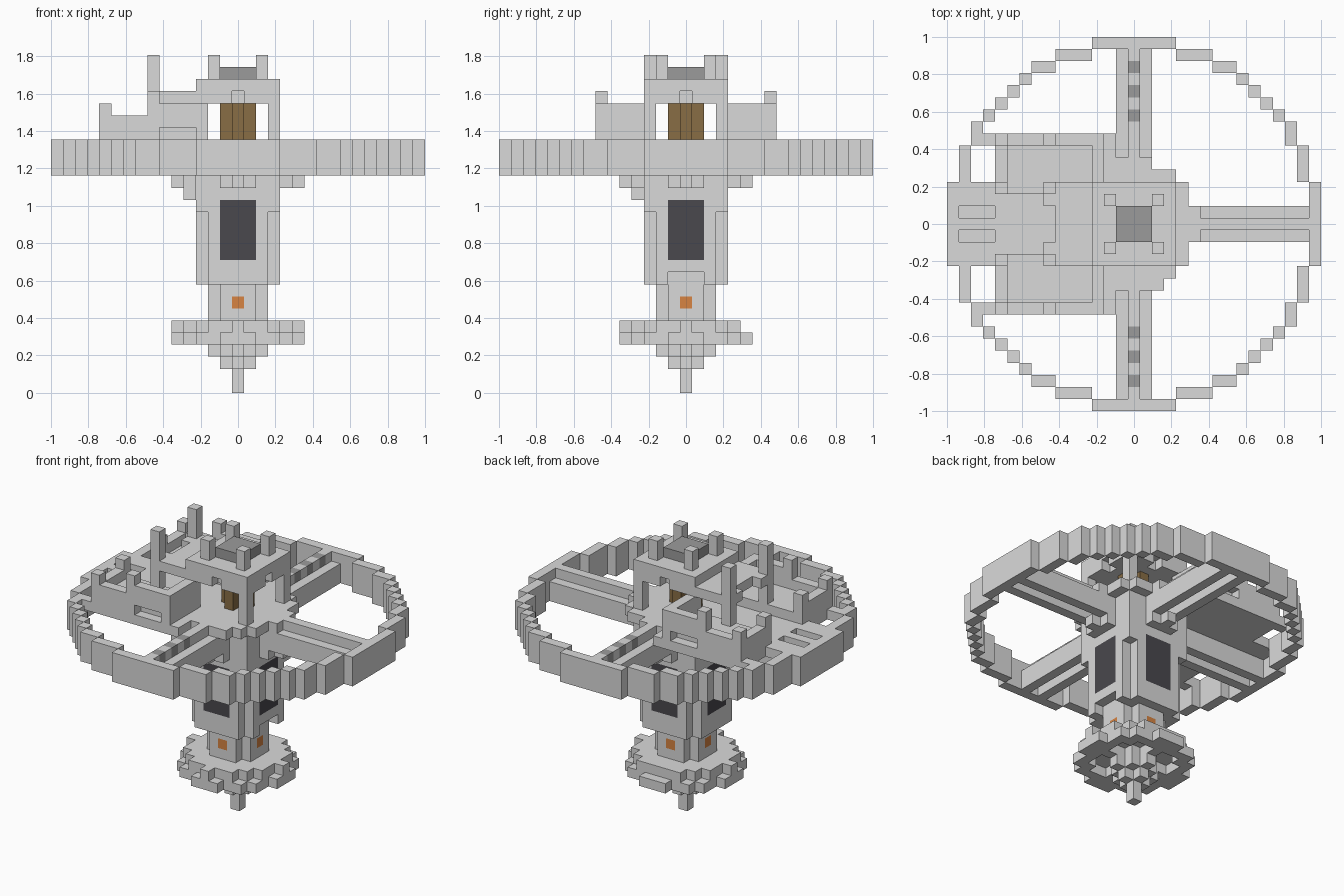
import bpy, bmesh, math
from mathutils import Vector

cube = bpy.data.objects.get("Cube")
if cube:
    bpy.data.objects.remove(cube, do_unlink=True)

U = 2 / 31  # size of one block


def material(name, rgb):
    m = bpy.data.materials.new(name)
    m.use_nodes = True
    m.diffuse_color = (*rgb, 1)
    m.node_tree.nodes["Principled BSDF"].inputs["Base Color"].default_value = (*rgb, 1)
    return m


MATS = {
    "stone": material("light grey stone", (0.70, 0.70, 0.70)),
    "dark": material("dark grey stone", (0.33, 0.33, 0.33)),
    "glass": material("dark window", (0.068, 0.065, 0.075)),
    "bronze": material("bronze", (0.25, 0.155, 0.06)),
    "lamp": material("orange lamp", (0.68, 0.23, 0.055)),
}
cells = {}  # block position -> (part, material)


def fill(part, xs, ys, zs, mat="stone", keep=lambda x, y, z: True):
    """Fill an inclusive block range; a single number means one layer."""
    rng = [range(r, r + 1) if isinstance(r, int) else range(r[0], r[1] + 1) for r in (xs, ys, zs)]
    for x in rng[0]:
        for y in rng[1]:
            for z in rng[2]:
                if keep(x, y, z):
                    cells[x, y, z] = (part, mat)


def carve(xs, ys, zs):
    for x in xs:
        for y in ys:
            for z in zs:
                cells.pop((x, y, z), None)


def no_corners(n):
    return lambda x, y, z: not (abs(x) == n and abs(y) == n)


SIDES = ((1, 0), (-1, 0), (0, 1), (0, -1))

# Bottom spike and stepped keel
fill("spike", 0, 0, (0, 2))
fill("keel", (-1, 1), (-1, 1), 2, keep=no_corners(1))
fill("keel", (-2, 2), (-2, 2), 3, keep=lambda x, y, z: abs(x) + abs(y) < 3)

# Lower disc: top layer with axis tabs, wider ribbed rim underneath
fill("lower_disc", (-5, 5), (-5, 4), 5,
     keep=lambda x, y, z: math.hypot(x, y) < 4.6 or x * y == 0)
fill("lower_disc", (-5, 5), (-5, 5), 4,
     keep=lambda x, y, z: 3.9 < math.hypot(x, y) < 5.2 or x * y == 0 or math.hypot(x, y) < 1.5)

# Neck and tower shaft with notched corners
fill("neck", (-2, 2), (-2, 2), (6, 8), keep=no_corners(2))
fill("tower", (-3, 3), (-3, 3), (9, 19),
     keep=lambda x, y, z: z > 14 or not (abs(x) == 3 and abs(y) == 3))
carve([3], range(-1, 2), [9])

# Lamps and windows on all four sides
for dx, dy in SIDES:
    fill("lamps", 2 * dx, 2 * dy, 7, "lamp")
    for t in (-1, 0, 1):
        fill("windows", 3 * dx + t * dy, 3 * dy + t * dx, (11, 15), "glass")

# Brackets under the spokes and one corner block
for dx, dy in SIDES:
    fill("brackets", 5 * dx, 5 * dy, 17)
    for t in (-1, 0, 1):
        fill("brackets", 4 * dx + t * dy, 4 * dy + t * dx, 17)
fill("brackets", -4, -4, (16, 19))

# Great ring
fill("ring", (-15, 15), (-15, 15), (18, 20), keep=lambda x, y, z: round(math.hypot(x, y)) == 15)

# Thin hub deck with stepped edges
fill("hub", (-4, 4), (-3, 3), 20)
fill("hub", (-3, 3), (-4, 4), 20)
fill("hub", (-3, 1), 5, 20)
fill("hub", (-3, 2), -5, 20)
fill("hub", 5, (-1, 1), 20)

# Terrace deck beside the hub, with two slots beside its spoke
fill("terrace", (-14, -4), (-3, 3), 20)
fill("terrace", (-11, -2), (-6, 6), 20)
for s in (1, -1):
    fill("terrace", (-12, -2), 7 * s, 20)
    carve(range(-14, -11), [s], [20])

# Spokes: raised ridge between low beams, dark bands front and back
for dx, dy in SIDES:
    for d in range(4, 15):
        band = "dark" if dy and d in (9, 11, 13) else "stone"
        fill("spokes", d * dx, d * dy, (19, 20), band)
        for t in (-1, 1):
            fill("spokes", d * dx + t * dy, d * dy + t * dx, (18, 19))

# Mirrored wings: low rims, raised floors, tall inner walls with an opening
for s in (1, -1):
    fill("wings", (-11, -7), 7 * s, (21, 22))
    fill("wings", (-6, -3), 7 * s, (21, 23))
    carve(range(-6, -3), [7 * s], [21])
    for y in (3, 4, 5, 6):
        fill("wings", -11, y * s, (21, 22))
        fill("wings", (-10, -4), y * s, 21)
    for y in (4, 5, 6):
        fill("wings", -3, y * s, (21, 23))
    for y in (3, 7):
        fill("battlements", -11, y * s, 23)
    fill("battlements", -7, 7 * s, (23, 24))
    fill("tall_posts", -7, 3 * s, (21, 27))
    fill("canopy", -7, 2 * s, 24)
fill("canopy", (-6, -4), (-3, 3), 24)

# Pavilion: corner pillars, notched roof, crown posts
for x in (-1, 1):
    for y in (-1, 1):
        fill("pavilion_pillars", 3 * x, 3 * y, (21, 23))
        fill("crown_posts", 2 * x, 2 * y, (26, 27))
fill("pavilion_roof", (-3, 3), (-3, 3), (24, 25))
for dx, dy in SIDES:
    carve([3 * dx], [3 * dy], [24])
fill("roof_cap", (-1, 1), (-1, 1), 26, "dark")
fill("bell", (-1, 1), (-1, 1), (21, 23), "bronze", keep=no_corners(1))

# Skin every part with its exposed faces
parts = {}
for pos, (part, mat) in cells.items():
    parts.setdefault(part, []).append((pos, mat))

for part, blocks in parts.items():
    bm = bmesh.new()
    names = sorted({m for _, m in blocks})
    for pos, mat in blocks:
        centre = Vector(pos) + Vector((0, 0, 0.5))
        for axis in range(3):
            for s in (1, -1):
                n = Vector((0, 0, 0))
                n[axis] = s
                if tuple(int(c) for c in Vector(pos) + n) in cells:
                    continue
                a = Vector((0, 0, 0))
                a[(axis + 1) % 3] = 0.5
                b = n.cross(a)
                mid = centre + n * 0.5
                f = bm.faces.new([bm.verts.new((mid + v) * U) for v in (a + b, b - a, -a - b, a - b)])
                f.normal_update()
                if f.normal.dot(n) < 0:
                    f.normal_flip()
                f.material_index = names.index(mat)
    bmesh.ops.remove_doubles(bm, verts=bm.verts[:], dist=U / 100)
    bmesh.ops.dissolve_limit(bm, angle_limit=0.01, verts=bm.verts[:], edges=bm.edges[:],
                             delimit={"MATERIAL"})
    mesh = bpy.data.meshes.new(part)
    bm.to_mesh(mesh)
    bm.free()
    for n in names:
        mesh.materials.append(MATS[n])
    bpy.context.scene.collection.objects.link(bpy.data.objects.new(part, mesh))
